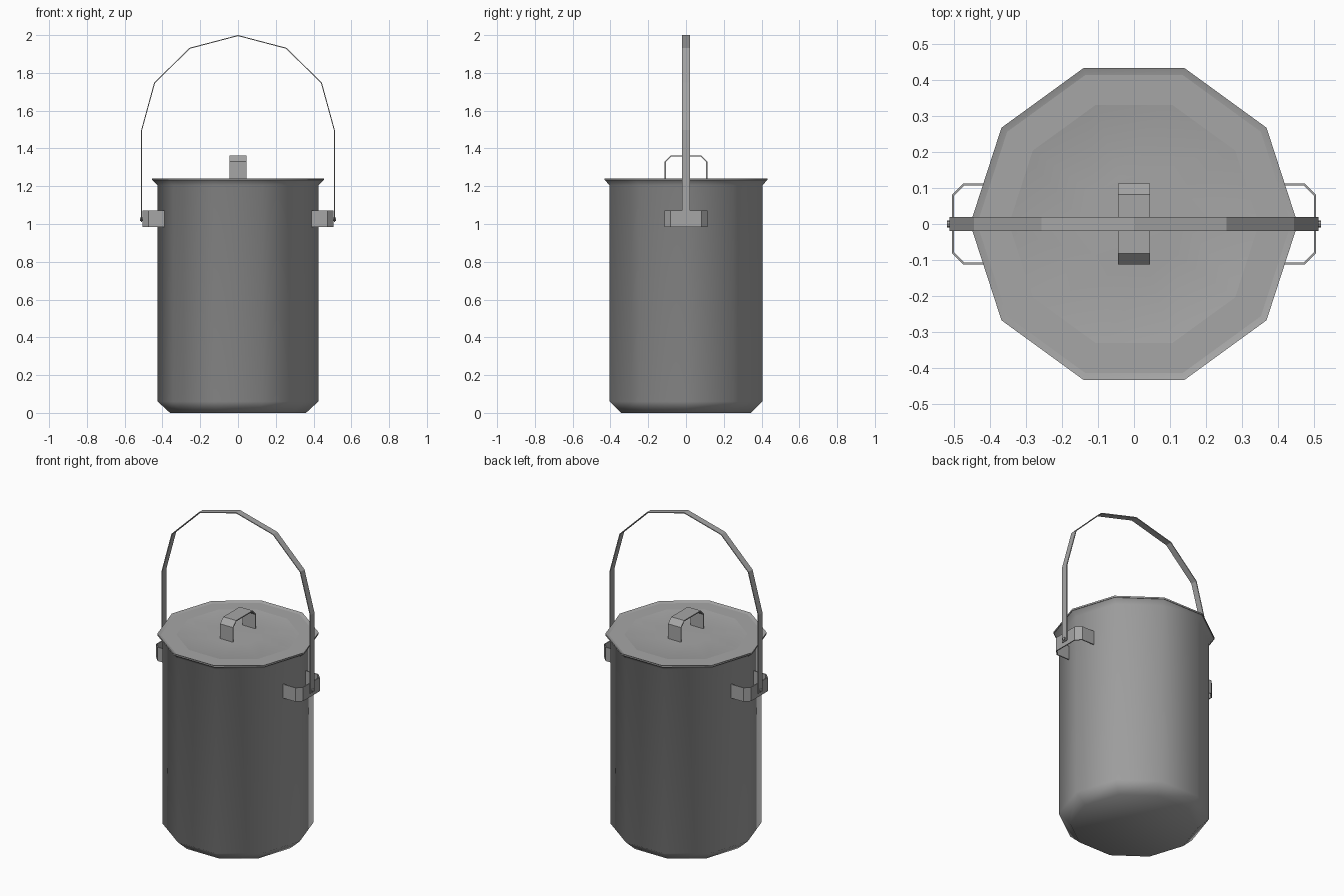
import bpy
from math import cos, sin, radians, pi

cube = bpy.data.objects.get("Cube")
if cube:
    bpy.data.objects.remove(cube, do_unlink=True)

metal = bpy.data.materials.new("grey_metal")
metal.use_nodes = True
GREY = (0.38, 0.38, 0.38, 1)
metal.diffuse_color = GREY
metal.node_tree.nodes["Principled BSDF"].inputs["Base Color"].default_value = GREY

SIDES = 10


def make_object(name, verts, faces, smooth=None):
    mesh = bpy.data.meshes.new(name)
    mesh.from_pydata(verts, [], faces)
    mesh.materials.append(metal)
    obj = bpy.data.objects.new(name, mesh)
    bpy.context.collection.objects.link(obj)
    if smooth is not None:
        bpy.ops.object.select_all(action='DESELECT')
        obj.select_set(True)
        bpy.context.view_layer.objects.active = obj
        bpy.ops.object.shade_smooth_by_angle(angle=radians(smooth))
    return obj


def lathe(name, profile, smooth):
    """Ten-sided turned shape from (radius, z) rings, capped at both ends."""
    verts = [(r * cos(2 * pi * i / SIDES), r * sin(2 * pi * i / SIDES), z)
             for r, z in profile for i in range(SIDES)]
    faces = []
    for k in range(len(profile) - 1):
        for i in range(SIDES):
            j = (i + 1) % SIDES
            a, b = k * SIDES, (k + 1) * SIDES
            faces.append((a + i, a + j, b + j, b + i))
    faces.append(tuple(reversed(range(SIDES))))
    last = (len(profile) - 1) * SIDES
    faces.append(tuple(range(last, last + SIDES)))
    return make_object(name, verts, faces, smooth)


def strap(name, path, axis, half_width, thickness):
    """Thin bent strip: a path of points swept along one axis."""
    shift = [half_width if i == axis else 0 for i in range(3)]
    verts = []
    for p in path:
        verts.append(tuple(c - s for c, s in zip(p, shift)))
        verts.append(tuple(c + s for c, s in zip(p, shift)))
    faces = [(2 * i, 2 * i + 1, 2 * i + 3, 2 * i + 2) for i in range(len(path) - 1)]
    obj = make_object(name, verts, faces)
    mod = obj.modifiers.new("thickness", 'SOLIDIFY')
    mod.thickness = thickness
    mod.offset = 0
    mod.use_even_offset = True
    return obj


def staple(depth, half, bevel, base):
    """Outline (across, out) of a bracket with cut corners."""
    half_path = [(half, base), (half, depth - bevel), (half - bevel, depth)]
    return half_path + [(-a, b) for a, b in reversed(half_path)]


# Body with chamfered foot and flared rim
lathe("pot_body", [(0.36, 0), (0.425, 0.06), (0.425, 1.205), (0.455, 1.235)], 50)

# Shallow dished lid with a raised centre
lathe("lid", [(0.455, 1.232), (0.455, 1.242), (0.43, 1.233), (0.14, 1.24)], 40)

# Strap handle on the lid
strap("lid_handle", [(0, a, z) for a, z in staple(1.36, 0.11, 0.03, 1.235)], 0, 0.044, 0.006)

# Side brackets and the pins that hold the bail
for side, label in ((1, "left"), (-1, "right")):
    strap(label + "_bracket",
          [(side * x, a, 1.028) for a, x in staple(0.503, 0.11, 0.03, 0.385)], 2, 0.043, 0.006)
    bpy.ops.mesh.primitive_cylinder_add(vertices=8, radius=0.01, depth=0.022,
                                        location=(side * 0.508, 0, 1.025),
                                        rotation=(0, pi / 2, 0))
    pin = bpy.context.object
    pin.name = label + "_pin"
    pin.data.materials.append(metal)

# Tall carrying bail: straight legs and a six-segment arch
arch = [(0.51 * cos(pi * i / 6), 0, 1.4975 + 0.5 * sin(pi * i / 6)) for i in range(7)]
strap("bail", [(0.51, 0, 1.01)] + arch + [(-0.51, 0, 1.01)], 1, 0.02, 0.005)
